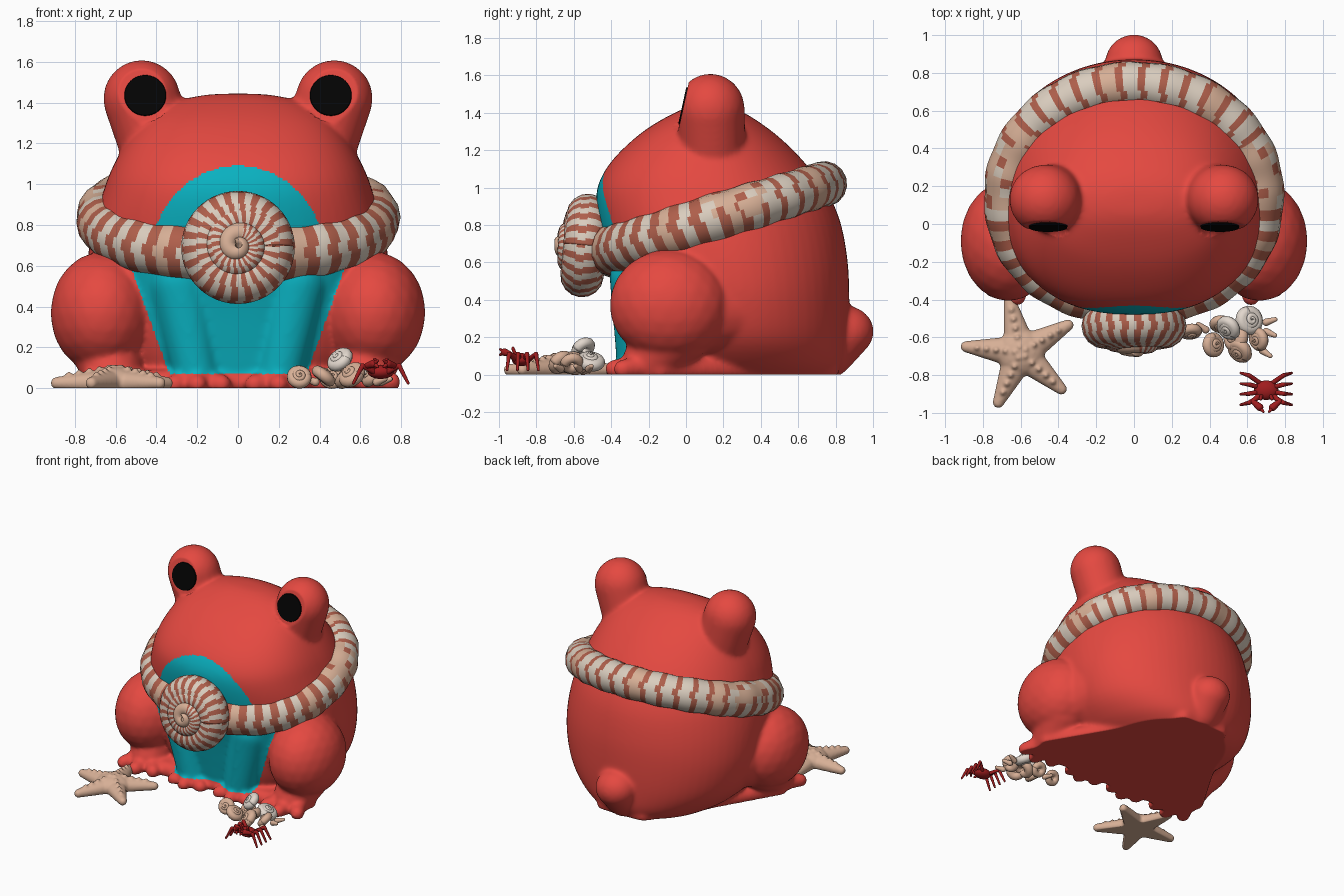
import bpy, bmesh, math, random
from mathutils import Vector

if "Cube" in bpy.data.objects:
    bpy.data.objects.remove(bpy.data.objects["Cube"])

random.seed(4)


def mat(name, r, g, b):
    m = bpy.data.materials.new(name)
    m.diffuse_color = (r, g, b, 1)
    m.use_nodes = True
    m.node_tree.nodes["Principled BSDF"].inputs["Base Color"].default_value = m.diffuse_color
    return m


RED = mat("frog red", .78, .066, .052)
TEAL = mat("belly teal", .003, .44, .53)
BLACK = mat("pupil black", .001, .001, .001)
CREAM = mat("shell cream", .70, .61, .515)
BROWN = mat("stripe brown", .43, .114, .07)
TAN = mat("sand tan", .68, .43, .305)
CRAB = mat("crab dark red", .35, .012, .013)
WHITE = mat("shell white", .76, .68, .61)

# unit sphere directions used by every rounded part
tmp = bmesh.new()
bmesh.ops.create_icosphere(tmp, subdivisions=3, radius=1)
DIRS = [v.co.copy() for v in tmp.verts]
tmp.free()


def hull(bm, *balls):
    """Convex skin round (centre, radius or radii) balls: ellipsoids, capsules."""
    vs = []
    for c, r in balls:
        r = Vector(r) if isinstance(r, tuple) else Vector((r, r, r))
        vs += [bm.verts.new(Vector(c) + d * r) for d in DIRS]
    bmesh.ops.convex_hull(bm, input=vs)
    bmesh.ops.delete(bm, geom=[v for v in vs if v.is_valid and not v.link_faces], context='VERTS')


def finish(name, bm, mats, smooth=True):
    bmesh.ops.recalc_face_normals(bm, faces=bm.faces[:])
    me = bpy.data.meshes.new(name)
    bm.to_mesh(me)
    bm.free()
    ob = bpy.data.objects.new(name, me)
    bpy.context.collection.objects.link(ob)
    for m in mats:
        me.materials.append(m)
    if smooth:
        me.shade_smooth()
    return ob


def fuse(name, bm, mats, voxel, iters):
    """Melt overlapping parts into one soft skin sitting on the floor."""
    ob = finish(name, bm, mats)
    rm = ob.modifiers.new("melt", 'REMESH')
    rm.mode = 'VOXEL'
    rm.voxel_size = voxel
    sm = ob.modifiers.new("soften", 'SMOOTH')
    sm.factor = .5
    sm.iterations = iters
    bpy.context.view_layer.update()
    dg = bpy.context.evaluated_depsgraph_get()
    me = bpy.data.meshes.new_from_object(ob.evaluated_get(dg))
    ob.modifiers.clear()
    ob.data = me
    me.materials.clear()
    for m in mats:
        me.materials.append(m)
    for v in me.vertices:
        v.co.z = max(0, v.co.z)
    me.shade_smooth()
    return ob


def sweep(bm, pts, radii, axis, sides, rule, closed=False):
    """Round tube along pts; rule(i, j, centre) picks each face's material."""
    n, rings = len(pts), []
    for i, p in enumerate(pts):
        a = pts[(i - 1) % n] if closed or i else p
        b = pts[(i + 1) % n] if closed or i < n - 1 else p
        side = (b - a).cross(axis).normalized()
        up = side.cross(b - a).normalized()
        rings.append([bm.verts.new(p + radii[i] * (math.cos(k * math.tau / sides) * up
                      + math.sin(k * math.tau / sides) * side)) for k in range(sides)])
    for i in range(n if closed else n - 1):
        r0, r1 = rings[i], rings[(i + 1) % n]
        for j in range(sides):
            k = (j + 1) % sides
            f = bm.faces.new((r0[j], r0[k], r1[k], r1[j]))
            f.material_index = rule(i, j, f.calc_center_median())
    if not closed:
        for r in (rings[0], rings[-1]):
            bm.faces.new(r).material_index = rule(n - 2 if r is rings[-1] else 0, 0, pts[0])


def spow(v, e):
    return math.copysign(abs(v) ** e, v)


# ---- frog: lofted trunk (z, half width, front y, back y), rows eased by a spline
PROFILE = [(-.03, .40, -.25, .79), (.06, .55, -.30, .85), (.2, .675, -.33, .868), (.4, .735, -.37, .873),
           (.6, .74, -.42, .865), (.8, .71, -.465, .83), (.95, .665, -.48, .77), (1.05, .63, -.455, .70),
           (1.15, .58, -.39, .62), (1.25, .515, -.29, .52), (1.33, .44, -.185, .42),
           (1.40, .32, -.06, .31), (1.435, .18, .03, .22), (1.445, .05, .1, .15)]
rows = []
for i in range(len(PROFILE) - 1):
    p0, p1, p2, p3 = (PROFILE[min(max(i + k, 0), len(PROFILE) - 1)] for k in (-1, 0, 1, 2))
    for t in (0, .25, .5, .75):
        rows.append([.5 * (2 * b + (c - a) * t + (2 * a - 5 * b + 4 * c - d) * t * t
                           + (3 * b - a - 3 * c + d) * t ** 3) for a, b, c, d in zip(p0, p1, p2, p3)])
bm = bmesh.new()
rings = []
for z, rx, yf, yb in rows:
    cy, ry, ring = (yf + yb) / 2, (yb - yf) / 2, []
    for k in range(64):
        a = k * math.tau / 64
        e = 2 / 2.4 if math.sin(a) < 0 else 1
        ring.append(bm.verts.new((rx * spow(math.cos(a), e), cy + ry * spow(math.sin(a), e), z)))
    rings.append(ring)
for r0, r1 in zip(rings, rings[1:]):
    for j in range(64):
        bm.faces.new((r0[j], r0[j - 1], r1[j - 1], r1[j]))
bm.faces.new(rings[0])
bm.faces.new(rings[-1])

# legs, feet and eye stalks, mirrored
for s in (-1, 1):
    hull(bm, ((s * .665, -.09, .37), (.255, .32, .30)))
    hull(bm, ((s * .63, -.05, .36), (.2, .26, .27)), ((s * .5, .33, .36), .2))
    hull(bm, ((s * .64, -.05, .25), .2), ((s * .62, -.2, .07), .14))
    for tx, ty in ((.49, -.35), (.62, -.385), (.75, -.34)):
        hull(bm, ((s * .63, -.15, .05), .08), ((s * tx, ty, .03), .05))
    hull(bm, ((s * .29, -.26, .52), .15), ((s * .2, -.26, .05), .11))
    for tx, ty in ((.08, -.35), (.2, -.385), (.31, -.35)):
        hull(bm, ((s * .2, -.25, .03), .07), ((s * tx, ty, .02), .048))
    hull(bm, ((s * .472, .13, 1.42), (.19, .185, .19)), ((s * .39, .14, 1.15), .18))
# base filling the floor between the feet and the tail
hull(bm, *[((s * x, y, .03), r) for s in (-1, 1) for x, y, r in ((.70, -.14, .06), (.5, -.26, .06), (.16, .75, .07))])
# tail
hull(bm, ((0, .85, .23), (.155, .155, .14)), ((0, .76, .12), .14))
frog = fuse("frog_body", bm, [RED, TEAL], .0125, 18)

# flat eye fronts
EYE = Vector((.46, -.012, 1.44))
NORM = Vector((0, -1, .22)).normalized()
for v in frog.data.vertices:
    q = Vector((abs(v.co.x), v.co.y, v.co.z)) - EYE
    if q.length < .14 and q.dot(NORM) > 0:
        v.co -= q.dot(NORM) * NORM

# teal belly patch
for p in frog.data.polygons:
    c = p.center
    if c.y < -.2:
        if c.z > .6:
            p.material_index = int((c.x / .43) ** 2 + ((c.z - .63) / .46) ** 2 < 1)
        else:
            p.material_index = int(c.z > .07 and abs(c.x) < .34 + (c.z - .08) * .36)

# pupils
for s, nm in ((-1, "left_pupil"), (1, "right_pupil")):
    bm = bmesh.new()
    bmesh.ops.create_cone(bm, cap_ends=True, segments=40, radius1=.103, radius2=.1, depth=.009)
    ob = finish(nm, bm, [BLACK], False)
    ob.location = Vector((s * .455, EYE.y, EYE.z - .005)) + NORM * .004
    ob.rotation_euler = NORM.to_track_quat('Z', 'Y').to_euler()

# ---- striped shell collar, tilted up to the back and thinner there
N = 228
pts, radii = [], []
for i in range(N):
    a = i * math.tau / N
    e = 2 / 2.3 if math.sin(a) < 0 else 1
    y = .175 + .565 * spow(math.sin(a), e)
    pts.append(Vector((.662 * spow(math.cos(a), e), y, .66 + .315 * (y + .40))))
    radii.append((.131 - .011 * math.sin(a)) * (1 + .025 * math.cos(i * math.tau / 12)))
wob = [random.choice((0, 0, 1)) for _ in range(16)]


def collar_rule(i, j, c):
    if abs(c.y - .25) < .17 and c.z > .86 and (i // 6 + j) % 3 > 0:
        return 2
    wide = 3 if c.y < .4 else 2
    return 1 if (i + wob[j]) % 6 < wide else (2 if (i // 6) % 5 == 0 else 0)


bm = bmesh.new()
sweep(bm, pts, radii, Vector((0, -.3, 1)).normalized(), 16, collar_rule, True)
finish("shell_collar", bm, [CREAM, BROWN, TAN])

# ---- coiled shells: (turn, coil radius, tube radius, height)
COIL = [(0, .162, .116, 0), (1, .162, .116, 0), (1.5, .10, .075, .06), (2.5, .05, .045, .11), (3.2, .004, .03, .14)]


def snail(bm, centre, axis, size, per_turn, sides, rule):
    axis = Vector(axis).normalized()
    q = axis.to_track_quat('Z', 'Y')
    pts, rad = [], []
    for i in range(int(3.2 * per_turn)):
        t = i / per_turn
        a, b = next((a, b) for a, b in zip(COIL, COIL[1:]) if t <= b[0])
        u = (t - a[0]) / (b[0] - a[0])
        R, r, h = (a[k] + (b[k] - a[k]) * u for k in (1, 2, 3))
        ang = t * math.tau
        pts.append(Vector(centre) + q @ (Vector((R * math.cos(ang), R * math.sin(ang), h)) * size))
        rad.append(r * size)
    sweep(bm, pts, rad, axis, sides, rule)


bm = bmesh.new()
snail(bm, (0, -.54, .69), (0, -1, .1), 1, 132, 16,
      lambda i, j, c: 2 if i > 290 else int((i + (j % 3 == 0)) % 6 < 3))
finish("front_spiral_shell", bm, [CREAM, BROWN, TAN])

# ---- small shells on the floor
SHELLS = [(.30, -.57, .055, .22, 0), (.50, -.55, .14, .25, 1), (.42, -.64, .06, .24, 0), (.56, -.67, .065, .26, 0),
          (.61, -.51, .07, .28, 1), (.66, -.61, .06, .23, 0), (.46, -.53, .05, .22, 0), (.54, -.60, .06, .28, 0)]
bm = bmesh.new()
for x, y, z, s, m in SHELLS:
    ax = (random.uniform(-1, 1), random.uniform(-1, .3), random.uniform(.2, 1))
    snail(bm, (x, y, z), ax, s, 24, 10, lambda i, j, c, m=m: m)
finish("small_shells", bm, [TAN, WHITE])
bm = bmesh.new()
for x, y, a in ((.70, -.52, .3), (.70, -.57, -.4), (.68, -.67, -.6), (.38, -.56, 2.5)):
    d = Vector((math.cos(a), math.sin(a), .3)) * .05
    hull(bm, ((x, y, .03), .02), (Vector((x, y, .03)) + d, .012))
finish("shell_chips", bm, [TAN])

# ---- starfish
bm = bmesh.new()
SC = Vector((-.60, -.68, .03))
hull(bm, (SC, (.13, .13, .08)))
for k in range(5):
    a = math.radians(30 + 72 * k)
    d = Vector((math.cos(a), math.sin(a), 0))
    hull(bm, (SC, (.09, .09, .07)), (SC + d * .29 + Vector((0, 0, -.005)), (.03, .03, .03)))
    for m in range(5):
        hull(bm, (SC + d * (.03 + .05 * m) + Vector((0, 0, .072 - .009 * m)), .016))
fuse("starfish", bm, [TAN], .008, 5)

# ---- crab
bm = bmesh.new()
CC = Vector((.70, -.88, .08))
hull(bm, (CC, (.065, .052, .035)))
for s in (-1, 1):
    for k in range(4):
        dy = -.055 + .04 * k
        knee = CC + Vector((s * .09, dy * 1.2, .03))
        hull(bm, (CC + Vector((s * .035, dy * .6, 0)), .013), (knee, .012))
        hull(bm, (knee, .012), (CC + Vector((s * .134, dy * 1.4, -.055)), .007))
    elbow = CC + Vector((s * .07, -.06, .03))
    hand = CC + Vector((s * .035, -.09, .04))
    hull(bm, (CC + Vector((s * .04, -.03, .01)), .014), (elbow, .013))
    hull(bm, (elbow, .013), (hand, .02))
    for dz in (-.015, .015):
        hull(bm, (hand, .014), (CC + Vector((s * .015, -.114, .04 + dz)), .006))
    hull(bm, (CC + Vector((s * .025, -.03, .02)), .01), (CC + Vector((s * .03, -.045, .06)), .009))
finish("crab", bm, [CRAB])
